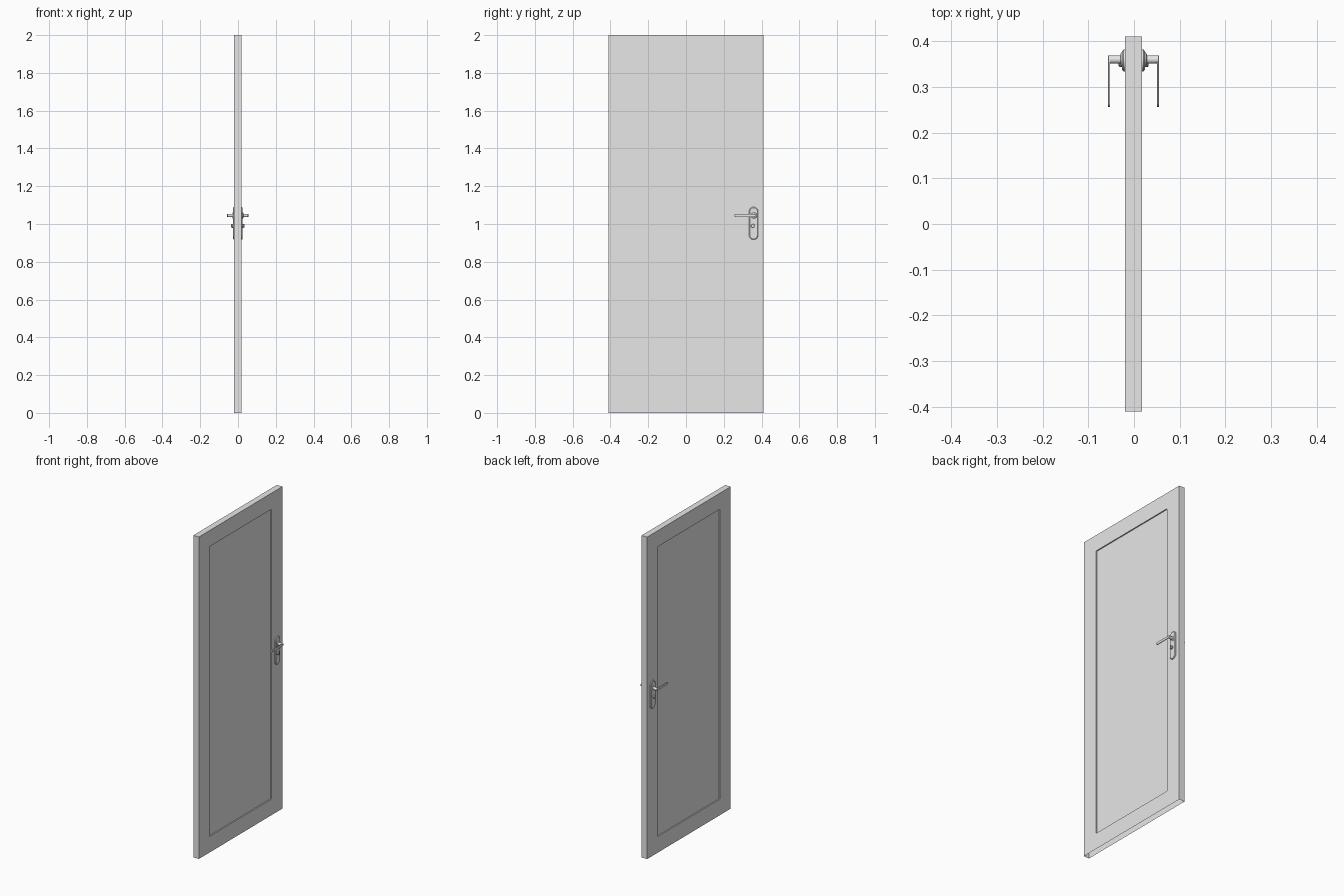
import bpy, bmesh, math
from mathutils import Vector

cube = bpy.data.objects.get("Cube")
if cube:
    bpy.data.objects.remove(cube, do_unlink=True)

grey = bpy.data.materials.new("light_grey")
grey.use_nodes = True
COLOUR = (0.8, 0.8, 0.8, 1)
grey.diffuse_color = COLOUR
grey.node_tree.nodes["Principled BSDF"].inputs["Base Color"].default_value = COLOUR

DOOR_X, HALF_T = -0.001, 0.019      # door centre and half thickness
HALF_W, HEIGHT = 0.41, 2.0
PANEL_Y, PANEL_Z, RECESS = 0.304, 0.9, 0.007


def finish(name, bm, smooth=True):
    bmesh.ops.recalc_face_normals(bm, faces=bm.faces)
    mesh = bpy.data.meshes.new(name)
    bm.to_mesh(mesh)
    bm.free()
    mesh.materials.append(grey)
    obj = bpy.data.objects.new(name, mesh)
    bpy.context.collection.objects.link(obj)
    if smooth:
        bpy.ops.object.select_all(action='DESELECT')
        obj.select_set(True)
        bpy.context.view_layer.objects.active = obj
        bpy.ops.object.shade_smooth_by_angle(angle=math.radians(30))
    return obj


def capsule(name, side, y0, y1, z0, z1, rings, steps=12):
    """Rounded slab lofted outward from a door face; rings are (distance, inset)."""
    bm = bmesh.new()
    cy, cz, hy, hz = (y0 + y1) / 2, (z0 + z1) / 2, (y1 - y0) / 2, (z1 - z0) / 2
    r = min(hy, hz)
    loops = []
    for dist, inset in rings:
        x = DOOR_X + side * (HALF_T + dist)
        loop = []
        for sy, sz, start in ((1, 1, 0), (-1, 1, 1), (-1, -1, 2), (1, -1, 3)):
            for i in range(steps):
                a = (start + i / (steps - 1)) * math.pi / 2
                loop.append(bm.verts.new((x,
                                          cy + sy * (hy - r) + (r - inset) * math.cos(a),
                                          cz + sz * (hz - r) + (r - inset) * math.sin(a))))
        loops.append(loop)
    n = len(loops[0])
    for a, b in zip(loops, loops[1:]):
        for i in range(n):
            j = (i + 1) % n
            bm.faces.new((a[i], a[j], b[j], b[i]))
    bm.faces.new(loops[0])
    bm.faces.new(loops[-1])
    bmesh.ops.remove_doubles(bm, verts=bm.verts, dist=1e-6)
    return finish(name, bm)


# Door leaf: recessed panel on both faces, open underneath
bm = bmesh.new()
bmesh.ops.create_cube(bm, size=2)
for v in bm.verts:
    v.co = Vector((DOOR_X + v.co.x * HALF_T, v.co.y * HALF_W, (v.co.z + 1) * HEIGHT / 2))
bm.normal_update()
bottom = [f for f in bm.faces if f.normal.z < -0.9]
sides = [f for f in bm.faces if abs(f.normal.x) > 0.9]
for face in sides:
    sign = 1 if face.normal.x > 0 else -1
    bmesh.ops.inset_region(bm, faces=[face], thickness=0.1)
    for v in face.verts:
        v.co.y = math.copysign(PANEL_Y, v.co.y)
        v.co.z = HEIGHT / 2 + math.copysign(PANEL_Z, v.co.z - HEIGHT / 2)
    panel = bmesh.ops.extrude_discrete_faces(bm, faces=[face])["faces"][0]
    rim = [e for e in panel.edges]
    bmesh.ops.translate(bm, verts=panel.verts, vec=(-sign * RECESS, 0, 0))
bmesh.ops.delete(bm, geom=bottom, context='FACES')
finish("door_leaf", bm, smooth=False)

# Handle set on each face
for label, side in (("left", 1), ("right", -1)):
    capsule(f"{label}_back_plate", side, 0.334, 0.382, 0.917, 1.09,
            [(0, 0), (0.003, 0), (0.006, 0.004)])
    capsule(f"{label}_handle_collar", side, 0.344, 0.376, 1.029, 1.061,
            [(0.005, 0), (0.008, 0.001), (0.01, 0.004)])
    capsule(f"{label}_handle_neck", side, 0.351, 0.369, 1.036, 1.054,
            [(0.008, 0), (0.033, 0)])
    capsule(f"{label}_lever", side, 0.256, 0.369, 1.037, 1.053,
            [(0.032, 0.001), (0.033, 0), (0.036, 0), (0.037, 0.001)])
    capsule(f"{label}_lock_cylinder", side, 0.344, 0.364, 0.98, 1.0,
            [(0.005, 0), (0.012, 0), (0.014, 0.002)])
    capsule(f"{label}_lock_turn", side, 0.3525, 0.3555, 0.981, 0.999,
            [(0.013, 0), (0.017, 0)], steps=4)
